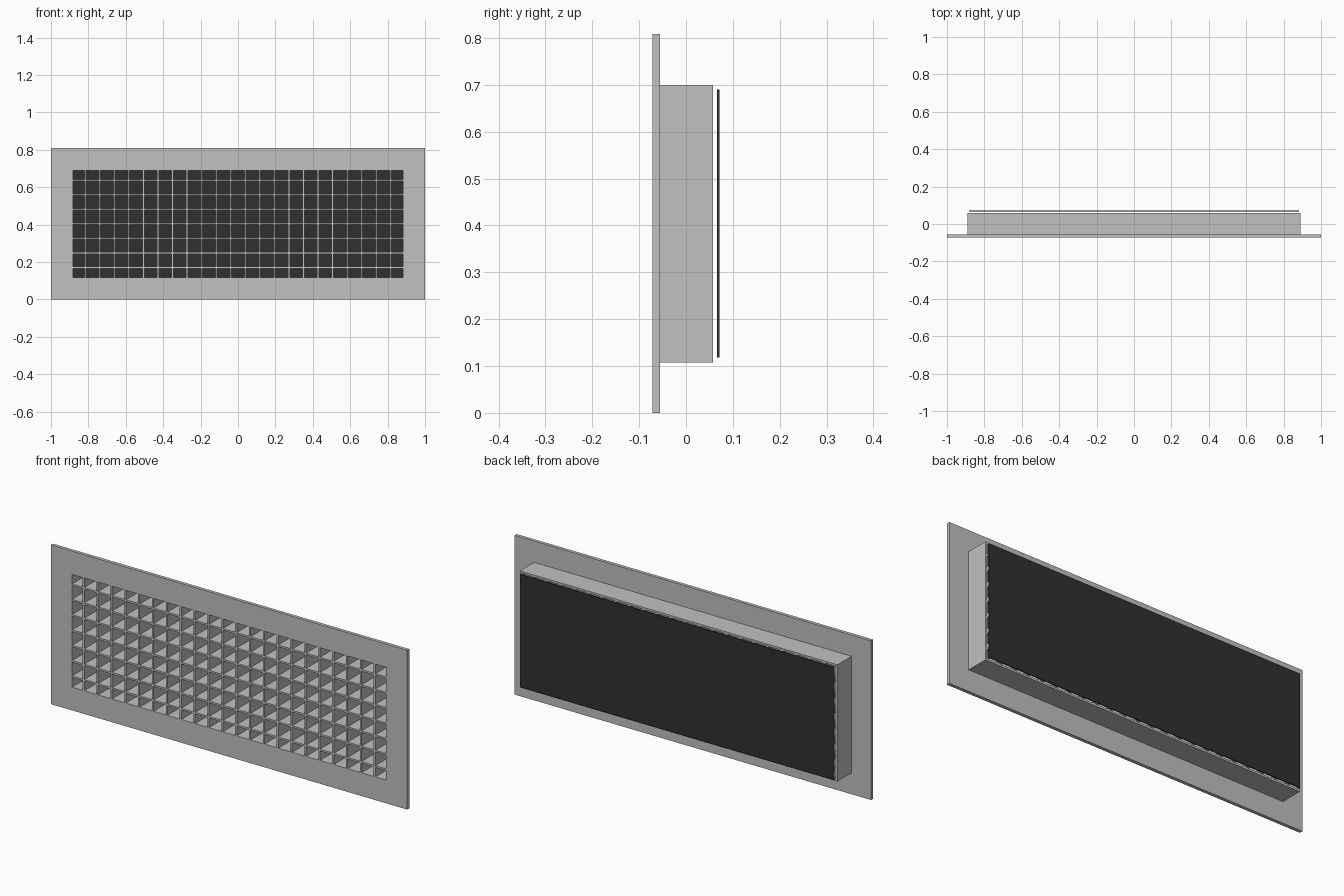
import bpy
import bmesh
from mathutils import Matrix, Vector

cube = bpy.data.objects.get("Cube")
if cube:
    bpy.data.objects.remove(cube, do_unlink=True)


def material(name, rgb):
    mat = bpy.data.materials.new(name)
    mat.use_nodes = True
    mat.diffuse_color = (*rgb, 1)
    mat.node_tree.nodes["Principled BSDF"].inputs["Base Color"].default_value = (*rgb, 1)
    return mat


metal = material("light grey metal", (0.52, 0.54, 0.53))
black = material("dark backing", (0.03, 0.03, 0.03))


def finish(name, bm, mat):
    bmesh.ops.recalc_face_normals(bm, faces=bm.faces)
    mesh = bpy.data.meshes.new(name)
    bm.to_mesh(mesh)
    bm.free()
    mesh.materials.append(mat)
    obj = bpy.data.objects.new(name, mesh)
    bpy.context.collection.objects.link(obj)
    return obj


def add_box(bm, centre, size):
    bmesh.ops.create_cube(bm, size=1, matrix=Matrix.Translation(centre) @ Matrix.Diagonal((*size, 1)))


def add_ring(bm, outer, inner, y0, y1, z):
    """Rectangular tube along y; outer and inner are half sizes."""
    rings = []
    for (hx, hz), y in ((outer, y0), (outer, y1), (inner, y1), (inner, y0)):
        rings.append([bm.verts.new((sx * hx, y, z + sz * hz))
                      for sx, sz in ((-1, -1), (1, -1), (1, 1), (-1, 1))])
    for a, b in zip(rings, rings[1:] + rings[:1]):
        for i in range(4):
            j = (i + 1) % 4
            bm.faces.new((a[i], a[j], b[j], b[i]))


MID = 0.404
FRONT, FLANGE_BACK, BACK = -0.072, -0.055, 0.058
OPEN = (0.881, 0.286)
PITCH, BAR = 0.0778, 0.009
DEPTH, BAR_Y = BACK - FRONT, (BACK + FRONT) / 2

# Flat flange around the opening
bm = bmesh.new()
add_ring(bm, (1.0, MID), OPEN, FRONT, FLANGE_BACK, MID)
finish("front_flange", bm, metal)

# Collar running back from the flange
bm = bmesh.new()
add_ring(bm, (0.891, 0.296), OPEN, FLANGE_BACK, BACK, MID)
finish("rear_collar", bm, metal)

# Egg-crate grid
bm = bmesh.new()
for i in range(22):
    add_box(bm, Vector(((i - 10.5) * PITCH, BAR_Y, MID)), (BAR, DEPTH, 2 * OPEN[1]))
finish("vertical_bars", bm, metal)

bm = bmesh.new()
for i in range(7):
    add_box(bm, Vector((0, BAR_Y, MID + (i - 3) * PITCH)), (2 * OPEN[0], DEPTH, BAR))
finish("horizontal_bars", bm, metal)

# Thin panel floating behind the collar
bm = bmesh.new()
add_box(bm, Vector((0, 0.069, MID)), (2 * OPEN[0], 0.005, 2 * OPEN[1]))
finish("backing_panel", bm, black)
